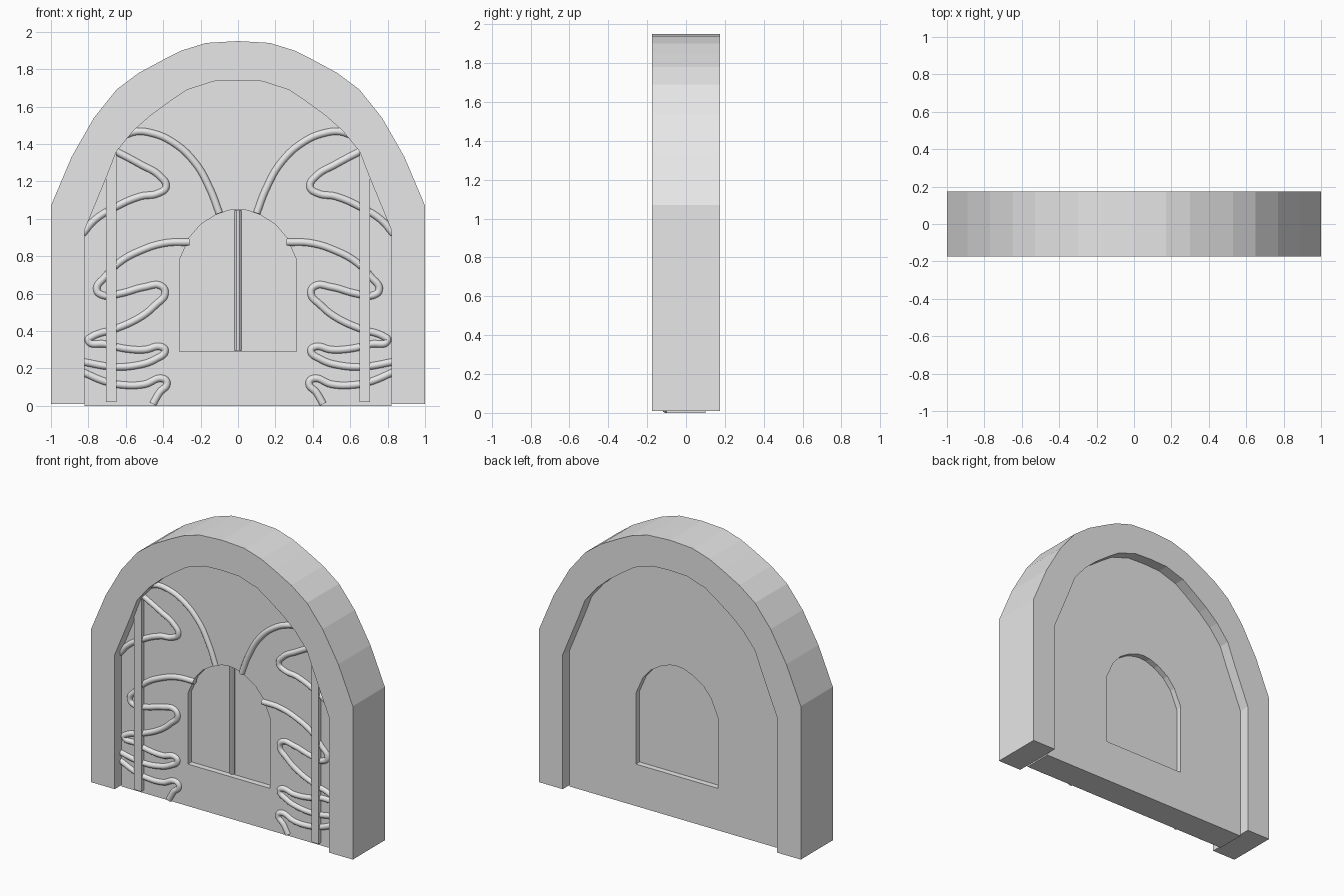
import bpy
from math import pi

default_cube = bpy.data.objects.get("Cube")
if default_cube:
    bpy.data.objects.remove(default_cube, do_unlink=True)

# One plain stone colour for everything
stone = bpy.data.materials.new("grey_stone")
stone.use_nodes = True
grey = (0.8, 0.8, 0.8, 1)
stone.diffuse_color = grey
for node in stone.node_tree.nodes:
    if node.type == 'BSDF_PRINCIPLED':
        node.inputs["Base Color"].default_value = grey

WALL_HALF_DEPTH = 0.1
FRAME_HALF_DEPTH = 0.175
PANE_HALF_DEPTH = 0.06


def curve_to_mesh(name, curve, smooth):
    """Turn a curve datablock into a mesh object with the stone material."""
    curve.materials.append(stone)
    obj = bpy.data.objects.new(name, curve)
    bpy.context.collection.objects.link(obj)
    bpy.ops.object.select_all(action='DESELECT')
    obj.select_set(True)
    bpy.context.view_layer.objects.active = obj
    bpy.ops.object.convert(target='MESH')
    obj = bpy.context.view_layer.objects.active
    for face in obj.data.polygons:
        face.use_smooth = smooth
    return obj


def slab(name, outlines, half_depth):
    """Upright plate from closed outlines; a nested outline becomes a hole."""
    curve = bpy.data.curves.new(name, 'CURVE')
    curve.dimensions = '2D'
    curve.fill_mode = 'BOTH'
    curve.extrude = half_depth
    for outline in outlines:
        spline = curve.splines.new('POLY')
        spline.points.add(len(outline) - 1)
        for point, (x, z) in zip(spline.points, outline):
            point.co = (x, z, 0, 1)
        spline.use_cyclic_u = True
    obj = curve_to_mesh(name, curve, False)
    obj.rotation_euler.x = pi / 2
    return obj


def tube(name, path, side):
    """Round relief vine half sunk into the front of the wall."""
    curve = bpy.data.curves.new(name, 'CURVE')
    curve.dimensions = '3D'
    curve.bevel_depth = 0.02
    curve.bevel_resolution = 3
    curve.resolution_u = 8
    curve.use_fill_caps = True
    spline = curve.splines.new('BEZIER')
    spline.bezier_points.add(len(path) - 1)
    for point, (x, z) in zip(spline.bezier_points, path):
        point.co = (side * x, -WALL_HALF_DEPTH, z)
        point.handle_left_type = point.handle_right_type = 'AUTO'
    return curve_to_mesh(name, curve, True)


def mirrored(half):
    """Complete an arch from its right half, which ends at the crown."""
    return half + [(-x, z) for x, z in reversed(half[:-1])]


# Arch outlines, from the right foot up to the crown
outer_arch = mirrored([
    (1, 0.01), (1, 1.07), (0.89, 1.33), (0.77, 1.54), (0.65, 1.69),
    (0.53, 1.78), (0.4, 1.85), (0.3, 1.9), (0.17, 1.94), (0, 1.95)])
inner_arch = mirrored([
    (0.82, 0), (0.82, 0.94), (0.7, 1.23), (0.65, 1.36), (0.56, 1.47),
    (0.47, 1.55), (0.36, 1.63), (0.27, 1.69), (0.13, 1.735), (0, 1.74)])
window_arch = mirrored([
    (0.313, 0.29), (0.313, 0.78), (0.26, 0.9), (0.2, 0.97),
    (0.12, 1.02), (0.05, 1.045), (0, 1.05)])

# Frame, recessed wall and window pane
inner_opening = [(x, max(z, 0.01)) for x, z in inner_arch]
slab("arch_frame", [outer_arch + inner_opening[::-1]], FRAME_HALF_DEPTH)
slab("recessed_wall", [inner_arch, window_arch], WALL_HALF_DEPTH)
slab("window_pane", [window_arch], PANE_HALF_DEPTH)

# Rounded bar down the middle of the window
bpy.ops.mesh.primitive_cylinder_add(
    vertices=8, radius=0.019, depth=0.75,
    location=(0, -PANE_HALF_DEPTH, 0.67), rotation=(0, 0, pi / 8))
bar = bpy.context.object
bar.name = "window_bar"
bar.data.materials.append(stone)

# Vine paths for one side
vines = {
    "top_vine": [(0.62, 1.44), (0.55, 1.465), (0.47, 1.46), (0.35, 1.41),
                 (0.23, 1.3), (0.15, 1.16), (0.1, 1.03)],
    "upper_vine": [(0.67, 1.37), (0.52, 1.29), (0.42, 1.23), (0.385, 1.17),
                   (0.43, 1.135), (0.52, 1.12), (0.66, 1.06), (0.77, 0.99),
                   (0.83, 0.92)],
    "middle_vine": [(0.26, 0.875), (0.39, 0.87), (0.52, 0.83), (0.63, 0.77),
                    (0.71, 0.69), (0.755, 0.62), (0.72, 0.59), (0.63, 0.6),
                    (0.5, 0.635), (0.41, 0.64), (0.39, 0.6), (0.44, 0.54),
                    (0.52, 0.475), (0.66, 0.41), (0.78, 0.37), (0.8, 0.35),
                    (0.71, 0.33), (0.6, 0.305), (0.5, 0.3), (0.41, 0.315),
                    (0.39, 0.295), (0.44, 0.25), (0.55, 0.215),
                    (0.68, 0.21), (0.83, 0.235)],
    "lower_vine": [(0.83, 0.18), (0.71, 0.13), (0.6, 0.11), (0.5, 0.115),
                   (0.4, 0.145), (0.38, 0.12), (0.42, 0.07), (0.455, 0.01)],
}

for side, label in ((1, "left"), (-1, "right")):
    for name, path in vines.items():
        tube(f"{label}_{name}", path, side)

    # Flat post standing against the wall
    bpy.ops.mesh.primitive_cube_add(size=1, location=(side * 0.677, -0.105, 0.69))
    post = bpy.context.object
    post.name = f"{label}_post"
    post.scale = (0.055, 0.045, 1.34)
    post.data.materials.append(stone)
